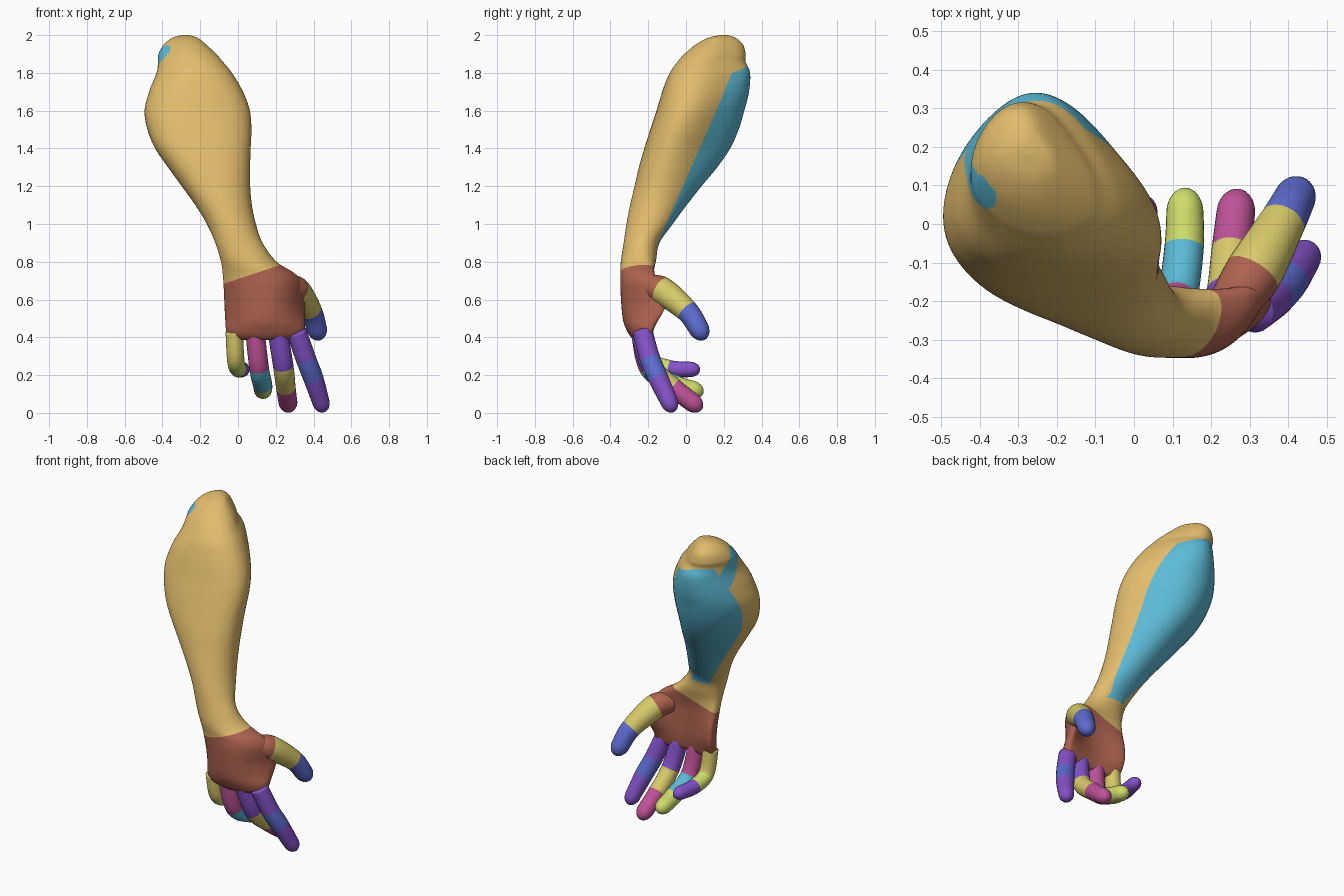
import bpy, bmesh, math
from mathutils import Vector

if "Cube" in bpy.data.objects:
    bpy.data.objects.remove(bpy.data.objects["Cube"])


def srgb(r, g, b):
    return [((c / 255 + 0.055) / 1.055) ** 2.4 for c in (r, g, b)] + [1]


COLOURS = {
    "tan": (226, 188, 108), "cyan": (92, 186, 214), "rust": (176, 100, 80),
    "yellow": (216, 202, 106), "blue": (94, 108, 208), "purple": (132, 82, 200),
    "magenta": (190, 82, 152), "lime": (206, 220, 106),
}
MATS = {}
for key, rgb in COLOURS.items():
    MATS[key] = bpy.data.materials.new(key)
    MATS[key].diffuse_color = srgb(*rgb)


def spline(pts, steps):
    """Catmull-Rom through tuples of any length."""
    out = []
    for i in range(len(pts) - 1):
        a, b, c, d = (pts[max(0, min(len(pts) - 1, i + k))] for k in (-1, 0, 1, 2))
        for s in range(steps):
            t = s / steps
            out.append([0.5 * (2 * q + (r - p) * t + (2 * p - 5 * q + 4 * r - w) * t * t
                               + (3 * q - p - 3 * r + w) * t ** 3)
                        for p, q, r, w in zip(a, b, c, d)])
    return out + [list(pts[-1])]


def loft(rings):
    bm = bmesh.new()
    loops = [[bm.verts.new(p) for p in ring] for ring in rings]
    n = len(loops[0])
    for i in range(len(loops) - 1):
        for j in range(n):
            k = (j + 1) % n
            f = bm.faces.new((loops[i][j], loops[i][k], loops[i + 1][k], loops[i + 1][j]))
            f.material_index = i
    bm.faces.new(loops[0])
    end = bm.faces.new(loops[-1])
    end.material_index = len(loops) - 2
    bmesh.ops.recalc_face_normals(bm, faces=bm.faces)
    return bm


def finish(bm, name, mats):
    for f in bm.faces:
        f.smooth = True
    me = bpy.data.meshes.new(name)
    bm.to_mesh(me)
    bm.free()
    for m in mats:
        me.materials.append(MATS[m])
    ob = bpy.data.objects.new(name, me)
    bpy.context.collection.objects.link(ob)
    return ob


def cut(bm, co, no, **kw):
    geom = bm.verts[:] + bm.edges[:] + bm.faces[:]
    return bmesh.ops.bisect_plane(bm, geom=geom, plane_co=co, plane_no=no, **kw)


def fade(v, lo, hi):
    t = max(0, min(1, (v - lo) / (hi - lo)))
    return t * t * (3 - 2 * t)


# Forearm and palm cross-sections: z, x min, x max, y min, y max
SECTIONS = [
    (2.00, -0.30, -0.26, 0.18, 0.22), (1.985, -0.35, -0.21, 0.115, 0.265),
    (1.95, -0.395, -0.165, 0.05, 0.305), (1.90, -0.423, -0.11, -0.01, 0.32),
    (1.86, -0.425, -0.075, -0.045, 0.32), (1.80, -0.43, -0.025, -0.085, 0.345),
    (1.70, -0.462, 0.035, -0.12, 0.34), (1.60, -0.485, 0.072, -0.15, 0.315),
    (1.50, -0.47, 0.08, -0.183, 0.285), (1.40, -0.43, 0.075, -0.215, 0.24),
    (1.30, -0.365, 0.07, -0.245, 0.17), (1.20, -0.295, 0.068, -0.27, 0.085),
    (1.10, -0.225, 0.075, -0.295, 0.005), (1.00, -0.165, 0.095, -0.315, -0.07),
    (0.90, -0.12, 0.13, -0.33, -0.14), (0.80, -0.09, 0.205, -0.345, -0.16),
    (0.73, -0.08, 0.31, -0.347, -0.175), (0.65, -0.075, 0.348, -0.347, -0.185),
    (0.50, -0.068, 0.355, -0.335, -0.185), (0.43, -0.06, 0.35, -0.31, -0.19),
    (0.395, -0.03, 0.32, -0.285, -0.20), (0.385, 0.01, 0.28, -0.26, -0.22),
]


def arm_ring(z, x0, x1, y0, y1, n=112):
    upper, palm = fade(z, 0.95, 1.45), 1 - fade(z, 0.55, 0.9)
    cx, cy, rx, ry = (x0 + x1) / 2, (y0 + y1) / 2, (x1 - x0) / 2, (y1 - y0) / 2
    e = 1 - 0.25 * palm
    cup = 0.08 * palm * (0.4 + 0.6 * fade(z, 0.37, 0.52))
    bulge = 0.11 * upper * (1 - 1.7 * fade(z, 1.7, 1.92))
    ring = []
    for j in range(n):
        t = 2 * math.pi * j / n
        # the back inner side of the upper arm is flattened, the front outer
        # side bulges below the elbow, and the palm is cupped
        diag = math.cos(t - math.pi / 4)
        f = 1 - 0.18 * upper * max(0, diag) ** 4 + bulge * max(0, -diag) ** 4
        c, s = math.cos(t), math.sin(t - upper * (0.08 + 0.2 * math.cos(t)))
        c, s = (math.copysign(abs(v) ** e, v) * f for v in (c, s))
        thumb_side = 1 + 0.8 * max(0, c) * fade(z, 0.45, 0.6)
        ring.append((cx + rx * c, cy + ry * s + cup * thumb_side * c * c, z))
    return ring


def arm():
    bm = loft([arm_ring(*s) for s in spline(SECTIONS, 8)])
    for f in bm.faces:
        f.material_index = 0
    return bm


# Forearm: tan, with a cyan underside below the elbow
WRIST, WRIST_N = (0.08, 0, 0.735), (-0.33, 0, 1)
bm = arm()
cut(bm, WRIST, WRIST_N, clear_inner=True)
under, under_n = Vector((0, -0.152, 0.9)), Vector((-0.06, 1, -0.447))
elbow, elbow_n = Vector((-0.28, 0, 1.855)), Vector((0.35, 0, 1))
cut(bm, under, under_n)
cut(bm, elbow, elbow_n)
g0, g1 = Vector((-0.39, 0.09, 1.90)), Vector((-0.43, 0.2, 1.77))
for f in bm.faces:
    c = f.calc_center_median()
    below = (c - under).dot(under_n) > 0 and (c - elbow).dot(elbow_n) < 0
    t = max(0, min(1, (c - g0).dot(g1 - g0) / (g1 - g0).length_squared))
    groove = (c - g0.lerp(g1, t)).length < 0.052
    f.material_index = int((below and 0.87 < c.z < 1.86) or groove)
finish(bm, "forearm", ["tan", "cyan"])

# Palm: the same surface below the wrist
bm = arm()
cut(bm, WRIST, WRIST_N, clear_outer=True)
finish(bm, "palm", ["rust"])


def digit(name, pts, colours, steps=8, n=24):
    """Bent tube through (x, y, z, radius), one colour per bone, round tip."""
    path = spline(pts, steps)
    centres = [Vector(p[:3]) for p in path]
    radii = [p[3] for p in path]
    tip_dir = (centres[-1] - centres[-2]).normalized()
    tip, r = centres[-1], radii[-1]
    for k in range(1, 9):
        a = k / 8 * math.pi * 0.49
        centres.append(tip + tip_dir * r * 1.35 * math.sin(a))
        radii.append(r * math.cos(a))
    rings = []
    for i, (c, r) in enumerate(zip(centres, radii)):
        d = (centres[min(i + 1, len(centres) - 1)] - centres[max(i - 1, 0)]).normalized()
        u = (Vector((1, 0, 0)) - d * d.x).normalized()
        v = d.cross(u)
        rings.append([c + (u * math.cos(2 * math.pi * j / n) + v * math.sin(2 * math.pi * j / n)) * r
                      for j in range(n)])
    bm = loft(rings)
    for f in bm.faces:
        f.material_index = min(f.material_index // steps, len(colours) - 1)
    finish(bm, name, colours)


# Thumb and fingers
digit("thumb", [(0.25, -0.21, 0.66, 0.06), (0.308, -0.13, 0.648, 0.074),
                (0.385, 0.005, 0.54, 0.06), (0.416, 0.065, 0.45, 0.054)],
      ["rust", "yellow", "blue"])
digit("index_finger", [(0.31, -0.23, 0.43, 0.053), (0.36, -0.19, 0.285, 0.054),
                       (0.40, -0.145, 0.18, 0.053), (0.438, -0.09, 0.06, 0.046)],
      ["purple", "blue", "purple"])
digit("middle_finger", [(0.21, -0.24, 0.43, 0.053), (0.24, -0.185, 0.245, 0.054),
                        (0.253, -0.068, 0.135, 0.052), (0.264, 0.03, 0.058, 0.05)],
      ["purple", "yellow", "magenta"])
digit("ring_finger", [(0.09, -0.24, 0.43, 0.051), (0.112, -0.195, 0.235, 0.052),
                      (0.13, -0.06, 0.15, 0.051), (0.132, 0.03, 0.123, 0.048)],
      ["magenta", "cyan", "lime"])
digit("little_finger", [(-0.02, -0.22, 0.43, 0.046), (-0.012, -0.19, 0.28, 0.046),
                        (0.0, -0.09, 0.235, 0.045), (0.02, 0.02, 0.23, 0.041)],
      ["yellow", "lime", "purple"])

for m in bpy.data.materials:
    if m.users and not m.is_grease_pencil:
        m.use_nodes = True
        m.node_tree.nodes["Principled BSDF"].inputs["Base Color"].default_value = m.diffuse_color
